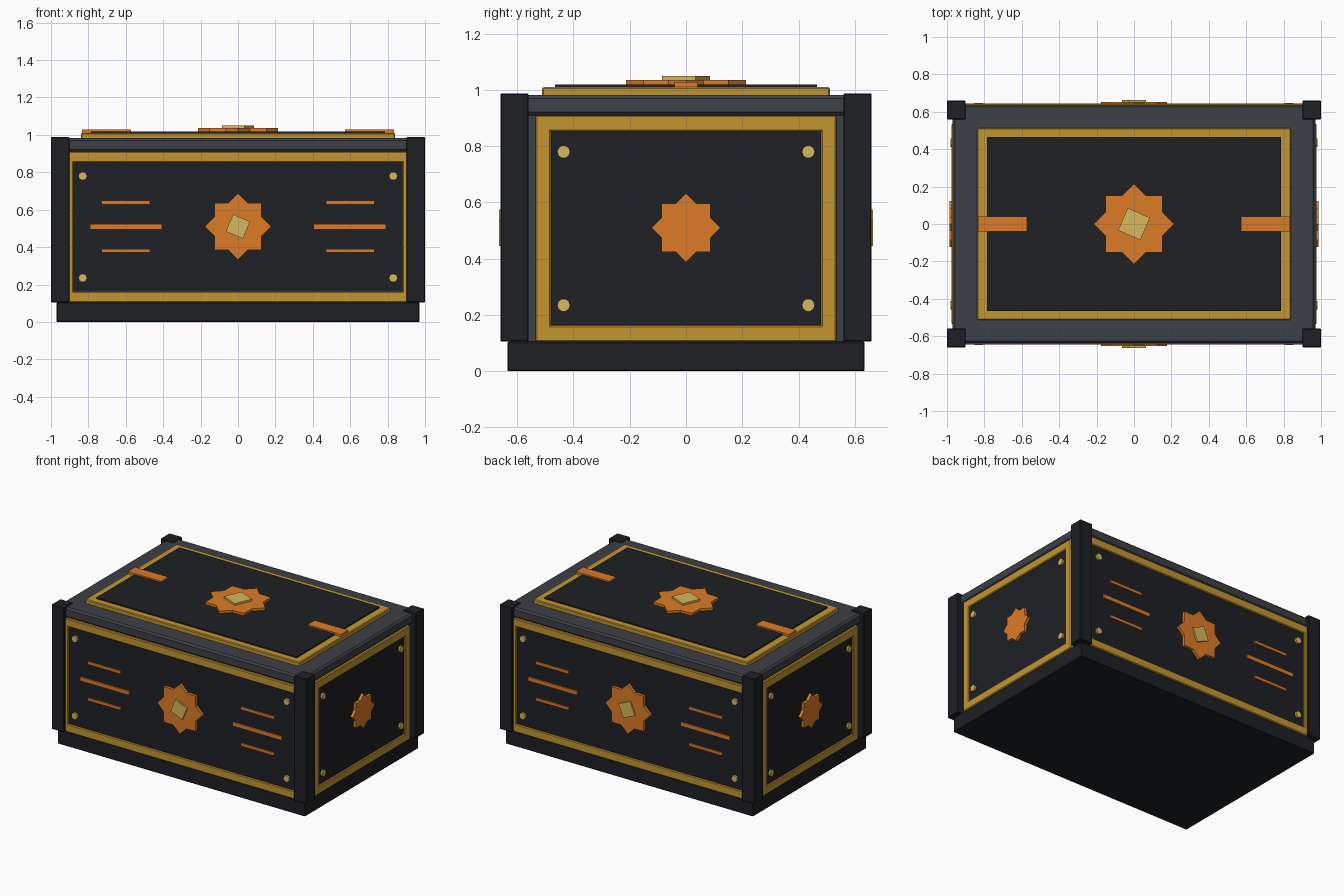
import bpy, bmesh
from math import sin, cos, pi
from mathutils import Matrix, Vector

if "Cube" in bpy.data.objects:
    bpy.data.objects.remove(bpy.data.objects["Cube"])


def material(name, r, g, b):
    m = bpy.data.materials.new(name)
    m.diffuse_color = (r, g, b, 1)
    m.use_nodes = True
    m.node_tree.nodes["Principled BSDF"].inputs["Base Color"].default_value = m.diffuse_color
    return m


BLACK = material("black", 0.013, 0.014, 0.018)
GREY = material("slate", 0.045, 0.05, 0.06)
GOLD = material("gold", 0.54, 0.30, 0.03)
ORANGE = material("orange", 0.72, 0.20, 0.02)
PALE = material("pale gold", 0.68, 0.48, 0.11)


def finish(name, bm, mat, bevel=0.0):
    bmesh.ops.recalc_face_normals(bm, faces=bm.faces)
    me = bpy.data.meshes.new(name)
    bm.to_mesh(me)
    bm.free()
    me.materials.append(mat)
    ob = bpy.data.objects.new(name, me)
    bpy.context.collection.objects.link(ob)
    if bevel:
        mod = ob.modifiers.new("bevel", 'BEVEL')
        mod.width = bevel
        mod.segments = 1
    return ob


def box(name, lo, hi, mat, bevel=0.0):
    """Box between two opposite corners."""
    lo, hi = Vector(lo), Vector(hi)
    bm = bmesh.new()
    bmesh.ops.create_cube(bm, size=1, matrix=Matrix.Translation((lo + hi) / 2)
                          @ Matrix.Diagonal((hi - lo).to_4d()))
    return finish(name, bm, mat, bevel)


def place(axis, side, u, v, d):
    """Point on a face: u, v in the face plane and d outwards."""
    if axis == 'x':
        return Vector((side * d, u, v))
    if axis == 'y':
        return Vector((u, side * d, v))
    return Vector((u, v, d))


def slab(name, axis, side, u, v, d, mat, bevel=0.0):
    """Box on a face, given as (min, max) ranges."""
    a, b = place(axis, side, u[0], v[0], d[0]), place(axis, side, u[1], v[1], d[1])
    lo = [min(p) for p in zip(a, b)]
    hi = [max(p) for p in zip(a, b)]
    return box(name, lo, hi, mat, bevel)


def prism(name, axis, side, centre, radii, n, turn, d, mat):
    """Extruded polygon on a face; radii alternate, so two radii give a star."""
    bm = bmesh.new()
    ring = []
    for i in range(n):
        a, r = turn + 2 * pi * i / n, radii[i % len(radii)]
        u, v = centre[0] + r * cos(a), centre[1] + r * sin(a)
        ring.append([bm.verts.new(place(axis, side, u, v, k)) for k in d])
    bm.faces.new([p[0] for p in ring])
    bm.faces.new([p[1] for p in ring])
    for p, q in zip(ring, ring[1:] + ring[:1]):
        bm.faces.new((p[0], q[0], q[1], p[1]))
    return finish(name, bm, mat)


def star(name, axis, side, centre, r, d):
    return prism(name, axis, side, centre, (r, r * 0.77), 16, 0, d, ORANGE)


# Main box, base and lid
box("base", (-0.97, -0.635, 0), (0.97, 0.635, 0.105), BLACK, 0.004)
box("body", (-0.955, -0.62, 0.1), (0.955, 0.62, 0.93), GREY)
box("lid", (-0.97, -0.637, 0.91), (0.97, 0.637, 0.982), GREY, 0.012)

# Corner posts
for sx in (-1, 1):
    for sy in (-1, 1):
        xs, ys = sorted((sx * 0.9, sx)), sorted((sy * 0.56, sy * 0.66))
        box("corner_post", (xs[0], ys[0], 0.105), (xs[1], ys[1], 0.988), BLACK, 0.004)

# Four walls: recessed panel, frame strips, rivets and star
for axis, half, depth in (('y', 0.935, 0.643), ('x', 0.535, 0.976)):
    inner = half - 0.055
    for s in (-1, 1):
        back = depth - 0.03
        slab("wall_panel", axis, s, (-inner - 0.01, inner + 0.01), (0.15, 0.86),
             (back, depth - 0.01), BLACK)
        for z in ((0.105, 0.163), (0.852, 0.91)):
            slab("frame_rail", axis, s, (-half, half), z, (back, depth), GOLD, 0.005)
        for u in ((-half, -inner), (inner, half)):
            slab("frame_stile", axis, s, u, (0.105, 0.91), (back, depth), GOLD, 0.005)
        ru = 0.83 if axis == 'y' else 0.435
        for u in (-ru, ru):
            for z in (0.235, 0.78):
                prism("rivet", axis, s, (u, z), (0.023,), 10, 0,
                      (back, depth + 0.004), PALE)
        star("wall_star", axis, s, (0, 0.51), 0.177 if axis == 'y' else 0.122,
             (back, depth + 0.01))

# Front and back ornaments: gem and three bars each side
for s in (-1, 1):
    prism("wall_gem", 'y', s, (0, 0.51), (0.07,), 4, pi / 8, (0.64, 0.664), PALE)
    for m in (-1, 1):
        for z, a, b, h in ((0.638, 0.47, 0.73, 0.01), (0.509, 0.405, 0.79, 0.014),
                           (0.381, 0.47, 0.73, 0.01)):
            slab("wall_bar", 'y', s, (m * a, m * b), (z - h, z + h),
                 (0.62, 0.642), ORANGE)

# Lid decoration
box("lid_plate", (-0.84, -0.512, 0.97), (0.84, 0.512, 1.01), GOLD, 0.005)
box("lid_panel", (-0.785, -0.465, 1.0), (0.785, 0.465, 1.019), BLACK)
star("lid_star", 'z', 1, (0, 0), 0.214, (1.01, 1.036))
prism("lid_gem", 'z', 1, (0, 0), (0.092,), 4, pi / 8 - 2 * pi / 360, (1.03, 1.05), PALE)
for m in (-1, 1):
    slab("lid_tab", 'z', 1, (m * 0.573, m * 0.835), (-0.04, 0.04), (1.005, 1.028), ORANGE)
